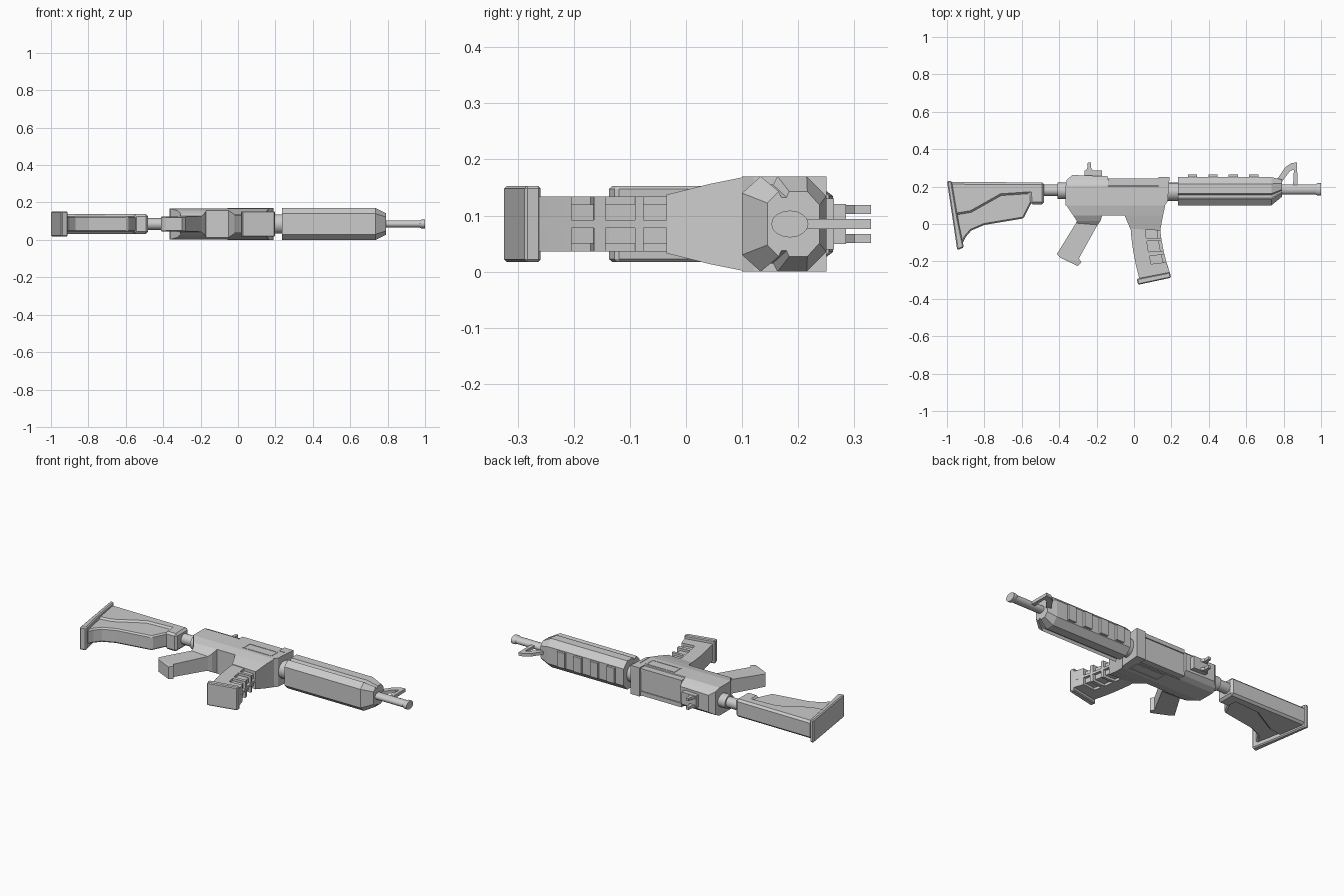
import bpy, bmesh, math
from mathutils import Vector

ZC = 0.085  # mid-plane of the thickness


def loft(name, rings):
    """Skin a list of equal-length point rings and cap both ends."""
    bm = bmesh.new()
    vs = [[bm.verts.new(p) for p in r] for r in rings]
    n = len(rings[0])
    for a, b in zip(vs, vs[1:]):
        for i in range(n):
            j = (i + 1) % n
            bm.faces.new((a[i], a[j], b[j], b[i]))
    bm.faces.new(vs[0][::-1])
    bm.faces.new(vs[-1])
    bmesh.ops.recalc_face_normals(bm, faces=bm.faces)
    me = bpy.data.meshes.new(name)
    bm.to_mesh(me)
    bm.free()
    ob = bpy.data.objects.new(name, me)
    bpy.context.collection.objects.link(ob)
    return ob


def prism(name, pts, half, zc=ZC, bevel=0):
    """Extrude an x/y profile through the thickness."""
    ob = loft(name, [[(x, y, zc + s * half) for x, y in pts] for s in (-1, 1)])
    if bevel:
        m = ob.modifiers.new("bevel", "BEVEL")
        m.width, m.segments = bevel, 1
        m.angle_limit = math.radians(50)
    return ob


def box(name, x0, x1, y0, y1, half, zc=ZC, bevel=0):
    return prism(name, [(x0, y0), (x1, y0), (x1, y1), (x0, y1)], half, zc, bevel)


def taper(name, secs):
    """Stack of rectangular sections: (left point, right point, half thickness)."""
    return loft(name, [[(*a, ZC - h), (*b, ZC - h), (*b, ZC + h), (*a, ZC + h)]
                       for a, b, h in secs])


def tube(name, yc, secs, n=16):
    """Oval tube along x: (x, y radius, z radius)."""
    ang = [2 * math.pi * i / n for i in range(n)]
    ob = loft(name, [[(x, yc + ry * math.cos(a), ZC + rz * math.sin(a)) for a in ang]
                     for x, ry, rz in secs])
    bpy.context.view_layer.objects.active = ob
    ob.select_set(True)
    bpy.ops.object.shade_smooth_by_angle(angle=math.radians(35))
    ob.select_set(False)
    return ob


# Stock: thick upper comb, slimmer lower web, butt plate
prism("stock_upper", [(-0.985, 0.225), (-0.48, 0.222), (-0.48, 0.105), (-0.555, 0.105),
                      (-0.56, 0.16), (-0.71, 0.15), (-0.79, 0.105), (-0.87, 0.06),
                      (-0.96, 0.045)], 0.053, bevel=0.012)
prism("stock_lower", [(-0.975, 0.2), (-0.5, 0.2), (-0.555, 0.1), (-0.59, 0.03),
                      (-0.8, -0.005), (-0.87, -0.035), (-0.9, -0.07), (-0.925, -0.12)],
      0.043, bevel=0.008)
prism("butt_plate", [(-1.0, 0.23), (-0.975, 0.23), (-0.94, 0.02), (-0.91, -0.125),
                     (-0.945, -0.14)], 0.068, bevel=0.006)

# Buffer tube and its collar
tube("buffer_tube", 0.18, [(-0.5, 0.031, 0.031), (-0.35, 0.031, 0.031)])
tube("buffer_collar", 0.178, [(-0.41, 0.043, 0.04), (-0.36, 0.043, 0.04)])

# Upper receiver, stepped down towards the front
taper("upper_receiver_rear", [((-0.365, 0.1), (-0.14, 0.1), 0.083),
                              ((-0.365, 0.205), (-0.14, 0.205), 0.083),
                              ((-0.36, 0.235), (-0.14, 0.235), 0.07),
                              ((-0.33, 0.262), (-0.14, 0.255), 0.05)])
taper("upper_receiver_front", [((-0.15, 0.1), (0.165, 0.1), 0.083),
                               ((-0.15, 0.2), (0.165, 0.2), 0.083),
                               ((-0.15, 0.238), (0.165, 0.238), 0.055)])
prism("front_flange", [(0.13, 0.2), (0.165, 0.2), (0.165, 0.1), (0.18, 0.12),
                       (0.19, 0.25), (0.13, 0.25)], 0.085)
for side, s in (("top", 1), ("bottom", -1)):
    box("slide_bar_" + side, -0.14, 0.13, 0.205, 0.243, 0.012, ZC + s * 0.068)
    # Raised frame around the ejection port
    for i, (x0, x1, y0, y1) in enumerate([(-0.055, 0.135, 0.18, 0.187), (-0.055, 0.135, 0.122, 0.129),
                                          (-0.055, -0.048, 0.129, 0.18), (0.128, 0.135, 0.129, 0.18)]):
        box(f"port_frame_{side}_{i}", x0, x1, y0, y1, 0.003, ZC + s * 0.082)

# Lower receiver, grip and magazine well
taper("lower_receiver", [((-0.362, 0.1), (0.167, 0.1), 0.083),
                         ((-0.325, 0.045), (0.155, 0.045), 0.072)])
taper("grip", [((-0.325, 0.045), (-0.17, 0.045), 0.072),
               ((-0.305, 0.015), (-0.18, 0.015), 0.055),
               ((-0.31, 0.005), (-0.195, -0.005), 0.042),
               ((-0.412, -0.16), (-0.295, -0.185), 0.038),
               ((-0.4, -0.175), (-0.28, -0.205), 0.038),
               ((-0.385, -0.185), (-0.3, -0.225), 0.036)])
taper("magazine_well", [((-0.05, 0.045), (0.155, 0.045), 0.072),
                        ((-0.02, -0.025), (0.14, -0.035), 0.052)])


# Magazine: rear shell, recessed core, front spine and ribs
def mag_pt(u, t):
    """u across (0 rear, 1 front), t down the length."""
    left = Vector((-0.02, 0.0)).lerp(Vector((0.028, -0.29)), t)
    right = Vector((0.138, -0.01)).lerp(Vector((0.192, -0.262)), t)
    bow = Vector((-0.014 * 4 * t * (1 - t) * 0.6, 0))
    return tuple(left.lerp(right, u) + bow)


def mag_part(name, u0, u1, t0, t1, half):
    ts = [t0 + (t1 - t0) * k / 4 for k in range(5)]
    return prism(name, [mag_pt(u0, t) for t in ts] + [mag_pt(u1, t) for t in ts[::-1]], half)


mag_part("magazine_shell", 0, 0.5, 0, 1, 0.049)
mag_part("magazine_core", 0.3, 0.9, 0, 1, 0.035)
mag_part("magazine_spine", 0.8, 1, 0, 1, 0.007)
for i, (t0, t1) in enumerate([(0, 0.09), (0.26, 0.32), (0.53, 0.61), (0.77, 1)]):
    mag_part(f"magazine_rib_{i}", 0.4, 1, t0, t1, 0.049)
prism("magazine_base", [(0.015, -0.293), (0.192, -0.258), (0.198, -0.287), (0.022, -0.325)],
      0.068, bevel=0.005)

# Handguard: faceted body with side groove and tapered nose
half_sec = [(0.1, 0.055), (0.133, 0.085), (0.14, 0.07), (0.155, 0.07),
            (0.163, 0.085), (0.215, 0.085), (0.25, 0.05)]
sec = half_sec + [(y, -z) for y, z in half_sec[::-1]]
nose = [(0.145 + (y - 0.1) * 0.62, z * 0.68) for y, z in sec]
loft("handguard", [[(x, y, ZC + z) for y, z in s]
                   for x, s in ((0.235, sec), (0.735, sec), (0.79, nose))])
tube("barrel_nut", 0.172, [(0.16, 0.05, 0.052), (0.245, 0.05, 0.052)])
for i in range(4):
    x = 0.288 + 0.109 * i
    box(f"rail_block_{i}", x, x + 0.05, 0.24, 0.264, 0.045)

# Barrel and muzzle ring
tube("barrel", 0.185, [(0.76, 0.027, 0.02), (0.99, 0.027, 0.02)])
tube("muzzle_ring", 0.185, [(0.972, 0.027, 0.02), (0.98, 0.033, 0.024), (1.0, 0.033, 0.024)])

# Front sight: thin folded strap standing over the barrel
prism("front_sight", [(0.755, 0.225), (0.81, 0.305), (0.84, 0.325), (0.872, 0.33), (0.874, 0.2),
                      (0.85, 0.2), (0.855, 0.29), (0.835, 0.285), (0.79, 0.225)], 0.009)

# Rear sight: base with two upright wings
box("rear_sight_base", -0.265, -0.17, 0.25, 0.285, 0.036)
for side, s in (("top", 1), ("bottom", -1)):
    prism("rear_sight_wing_" + side, [(-0.26, 0.28), (-0.215, 0.28), (-0.23, 0.3),
                                      (-0.23, 0.33), (-0.247, 0.33), (-0.25, 0.3)],
          0.008, ZC + s * 0.026)
